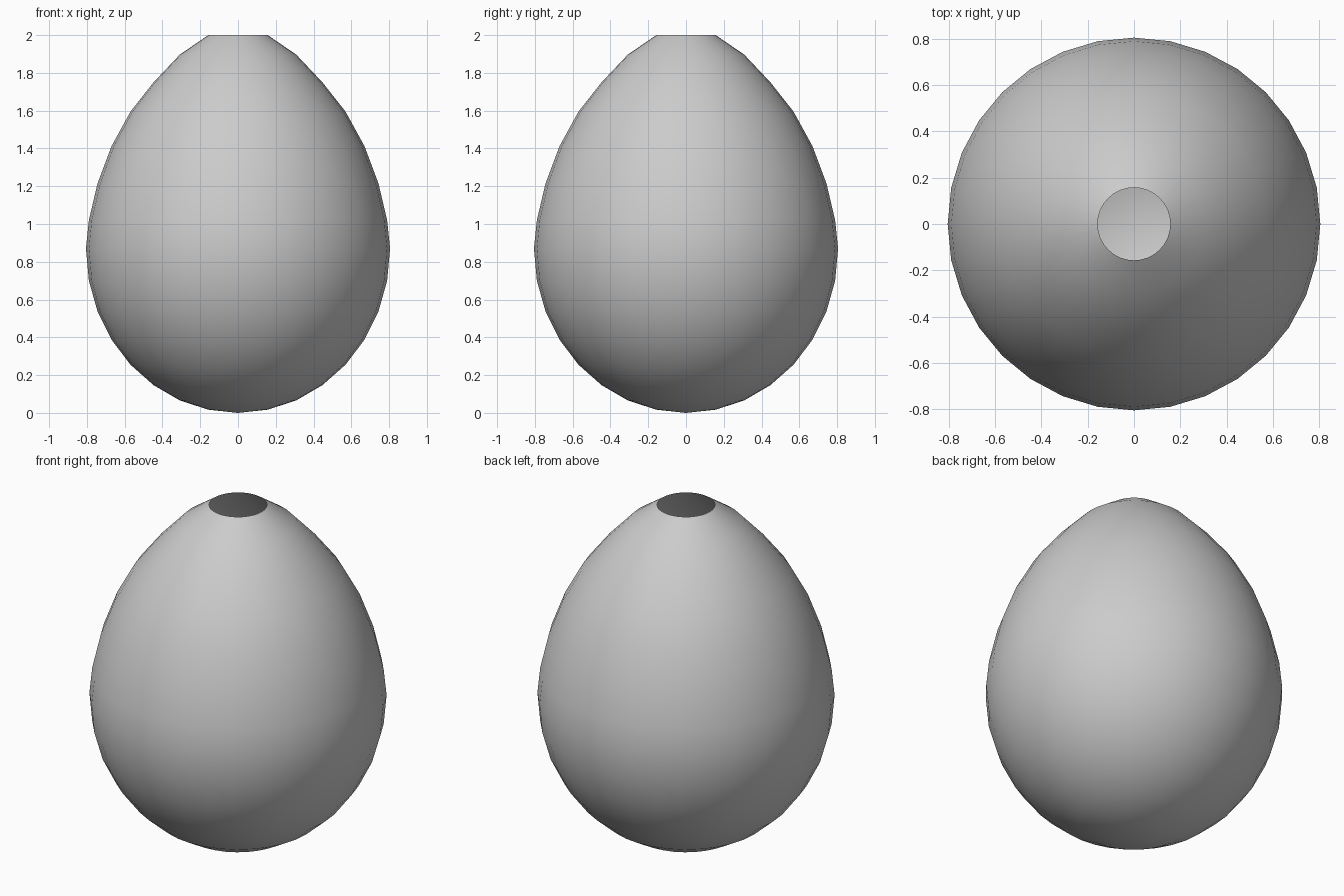
import bpy, bmesh, math

if "Cube" in bpy.data.objects:
    bpy.data.objects.remove(bpy.data.objects["Cube"])

SEGMENTS = 32
RADIUS = 0.805
# ring heights from the open rim down to the ring above the bottom pole
HEIGHTS = [2.0, 1.897, 1.75, 1.595, 1.413, 1.215, 1.02, 0.87,
           0.70, 0.537, 0.387, 0.255, 0.147, 0.066, 0.017]

# egg-shaped open shell: rings of a sphere stretched towards the top
bm = bmesh.new()
rings = []
for k, z in enumerate(HEIGHTS, start=1):
    r = RADIUS * math.sin(math.pi * k / 16)
    rings.append([bm.verts.new((r * math.cos(2 * math.pi * i / SEGMENTS),
                                r * math.sin(2 * math.pi * i / SEGMENTS), z))
                  for i in range(SEGMENTS)])
for upper, lower in zip(rings, rings[1:]):
    for i in range(SEGMENTS):
        j = (i + 1) % SEGMENTS
        bm.faces.new((upper[i], lower[i], lower[j], upper[j]))

# bottom fan
pole = bm.verts.new((0, 0, 0))
for i in range(SEGMENTS):
    bm.faces.new((rings[-1][i], pole, rings[-1][(i + 1) % SEGMENTS]))

for f in bm.faces:
    f.smooth = True
mesh = bpy.data.meshes.new("egg_shell")
bm.to_mesh(mesh)
bm.free()
shell = bpy.data.objects.new("egg_shell", mesh)
bpy.context.collection.objects.link(shell)
